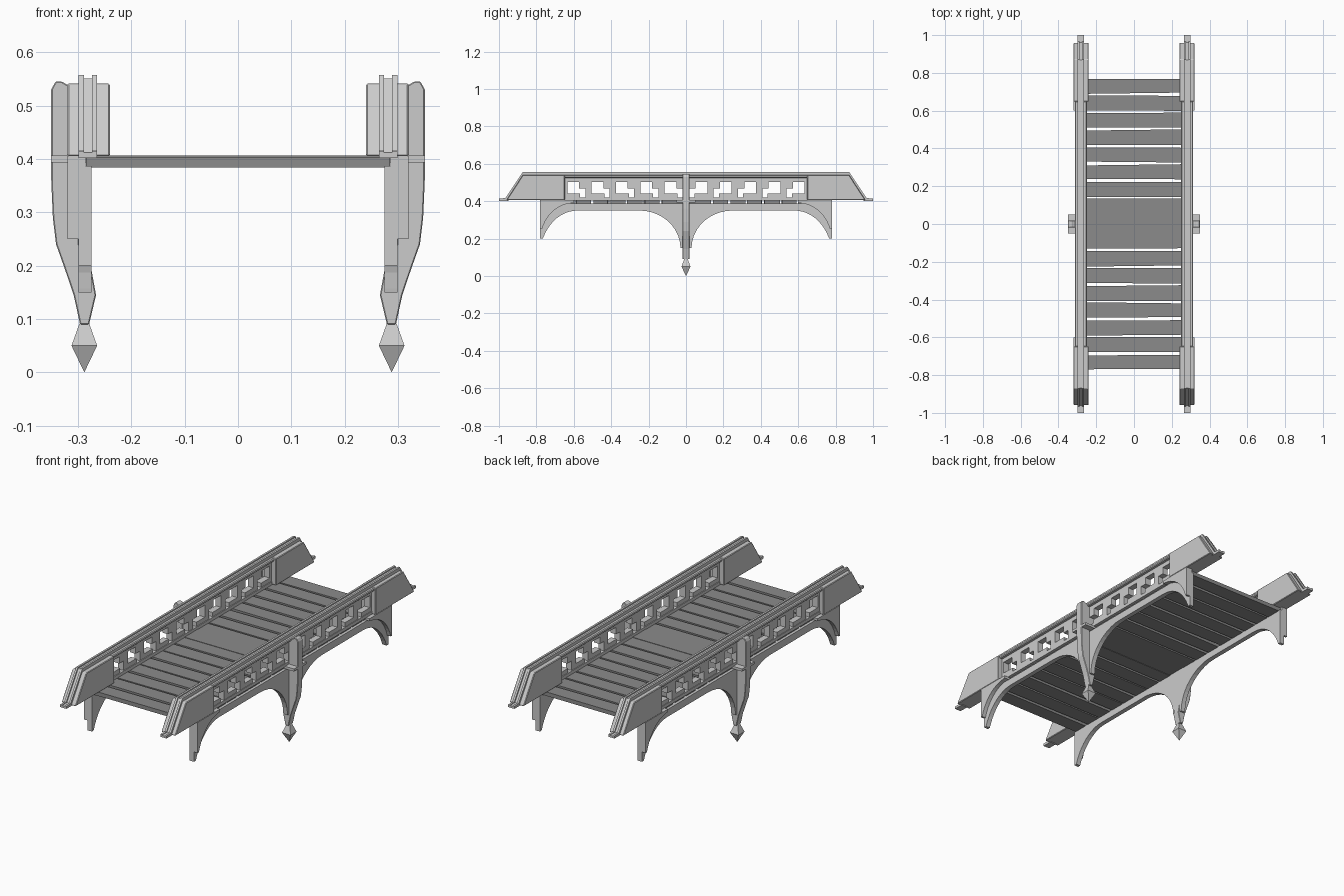
import bpy, bmesh, math, random
from mathutils import Vector

if "Cube" in bpy.data.objects:
    bpy.data.objects.remove(bpy.data.objects["Cube"])
random.seed(4)


def material(name, v):
    m = bpy.data.materials.new(name)
    m.diffuse_color = (v, v, v, 1)
    m.use_nodes = True
    m.node_tree.nodes["Principled BSDF"].inputs["Base Color"].default_value = m.diffuse_color
    return m


STONE = material("stone_grey", 0.55)
WOOD = material("dark_plank_grey", 0.26)


def finish(name, bm, mat=STONE):
    bmesh.ops.recalc_face_normals(bm, faces=bm.faces)
    me = bpy.data.meshes.new(name)
    bm.to_mesh(me)
    bm.free()
    me.materials.append(mat)
    ob = bpy.data.objects.new(name, me)
    bpy.context.collection.objects.link(ob)
    return ob


def prism(bm, pts, a, b, axis='x'):
    # extrude a flat outline from a to b: (y,z) along x, (x,z) along y, (x,y) along z
    place = {'x': lambda p, t: (t, p[0], p[1]),
             'y': lambda p, t: (p[0], t, p[1]),
             'z': lambda p, t: (p[0], p[1], t)}[axis]
    f = bm.faces.new([bm.verts.new(place(p, a)) for p in pts])
    ext = bmesh.ops.extrude_face_region(bm, geom=[f])
    d = Vector(place((0, 0), b - a))
    bmesh.ops.translate(bm, vec=d, verts=[v for v in ext['geom'] if isinstance(v, bmesh.types.BMVert)])
    # close the starting side if the extrusion consumed it
    if not f.is_valid:
        bmesh.ops.holes_fill(bm, edges=[e for e in bm.edges if e.is_boundary])


def rect(y0, y1, z0, z1):
    return [(y0, z0), (y1, z0), (y1, z1), (y0, z1)]


def mirrored(ob, y=False):
    m = ob.modifiers.new("mirror", 'MIRROR')
    m.use_axis[0] = True
    m.use_axis[1] = y
    m.use_mirror_merge = False
    return ob


def bevelled(ob, w):
    m = ob.modifiers.new("bevel", 'BEVEL')
    m.width = w
    m.segments = 1
    m.limit_method = 'ANGLE'
    return ob


def ellipse(cy, cz, ry, rz, a0, a1, n=10):
    return [(cy + ry * math.cos(math.radians(a0 + (a1 - a0) * i / n)),
             cz + rz * math.sin(math.radians(a0 + (a1 - a0) * i / n))) for i in range(n + 1)]


# deck planks, slightly uneven wedges, wider raised one in the middle
bm = bmesh.new()
for i in range(-8, 9):
    y = i * 0.0915
    h = [0.038 + random.uniform(-0.003, 0.006) for _ in range(4)]
    lift = 0
    if i == 0:
        h, lift = [0.055] * 4, 0.002
    prism(bm, [(-0.285, y - h[0]), (0.285, y - h[1]), (0.285, y + h[2]), (-0.285, y + h[3])],
          0.384 + lift, 0.404 + lift, 'z')
finish("deck_planks", bm, WOOD)

# arched side beams, two spans per side
bm = bmesh.new()
arch = [(0, 0.387), (0, 0.15), (0.029, 0.15)]
arch += ellipse(0.25, 0.15, 0.22, 0.20, 178, 90)
arch += ellipse(0.58, 0.10, 0.202, 0.25, 90, 23.6)
arch += [(0.78, 0.20), (0.78, 0.387)]
prism(bm, arch, 0.275, 0.299)
mirrored(finish("arched_beam", bm), True)

# thicker outer layer on the end brackets
bm = bmesh.new()
outer = [(0.60, 0.405), (0.60, 0.392)] + ellipse(0.60, 0.19, 0.178, 0.20, 85, 17.5) \
    + [(0.78, 0.25), (0.78, 0.405)]
prism(bm, outer, 0.286, 0.3195)
mirrored(finish("end_bracket", bm), True)

# solid sloped end panels
bm = bmesh.new()
prism(bm, [(0.648, 0.405), (0.96, 0.405), (0.872, 0.541), (0.648, 0.541)], 0.24, 0.32)
mirrored(bevelled(finish("end_panel", bm), 0.003), True)

# handrail cap and lower sill between panels
bm = bmesh.new()
prism(bm, rect(-0.65, 0.65, 0.525, 0.541), 0.249, 0.313)
mirrored(bevelled(finish("handrail", bm), 0.004))
bm = bmesh.new()
prism(bm, rect(-0.65, 0.65, 0.403, 0.420), 0.262, 0.3)
mirrored(finish("lower_sill", bm))

# twin ribs running over the handrail and down to the feet
bm = bmesh.new()
for x0, x1, d in ((0.264, 0.274, 0), (0.273, 0.290, 0.006), (0.289, 0.299, 0)):
    half = [(1, 0.402), (0.95, 0.402), (0.862, 0.538)]
    top = [(0.872 - d / 2, 0.557 - d), (0.966 - d, 0.416 - d / 2), (1, 0.415 - d / 2)]
    prism(bm, half + [(-y, z) for y, z in reversed(half)]
          + [(-y, z) for y, z in reversed(top)] + top, x0, x1)
mirrored(finish("rail_ribs", bm))

# key-pattern fretwork, five cells each way from the centre
bm = bmesh.new()
cell = 0.13
for i in range(5):
    y = i * cell
    for u0, u1, z0, z1 in ((0, 0.018, 0.415, 0.53), (0.114, 0.13, 0.415, 0.53),
                           (0.018, 0.114, 0.503, 0.53), (0.046, 0.114, 0.415, 0.442),
                           (0.018, 0.052, 0.468, 0.503)):
        prism(bm, rect(y + u0, y + u1, z0, z1), 0.266, 0.297)
mirrored(finish("fretwork", bm), True)

# centre posts outside the rails, tapering down under the arches
bm = bmesh.new()
post = [(0.298, 0.53), (0.322, 0.54), (0.33, 0.545), (0.342, 0.545), (0.35, 0.53), (0.35, 0.36),
        (0.347, 0.29), (0.341, 0.24), (0.325, 0.195), (0.308, 0.145), (0.296, 0.09), (0.279, 0.09),
        (0.266, 0.145), (0.276, 0.20), (0.298, 0.24)]
prism(bm, post, -0.019, 0.019, 'y')
mirrored(bevelled(finish("centre_post", bm), 0.002))

# collar on each post at deck height
bm = bmesh.new()
prism(bm, rect(-0.05, 0.05, 0.393, 0.406), 0.285, 0.35)
mirrored(finish("post_collar", bm))

# faceted hanging finial
bm = bmesh.new()
rings = [[bm.verts.new((0.288 + sx * r, sy * r, z)) for sx, sy in ((-1, -1), (1, -1), (1, 1), (-1, 1))]
         for r, z in ((0.009, 0.092), (0.024, 0.05))]
tip = bm.verts.new((0.288, 0, 0))
bm.faces.new(rings[0])
for i in range(4):
    j = (i + 1) % 4
    bm.faces.new((rings[0][i], rings[0][j], rings[1][j], rings[1][i]))
    bm.faces.new((rings[1][i], rings[1][j], tip))
mirrored(finish("finial", bm))
